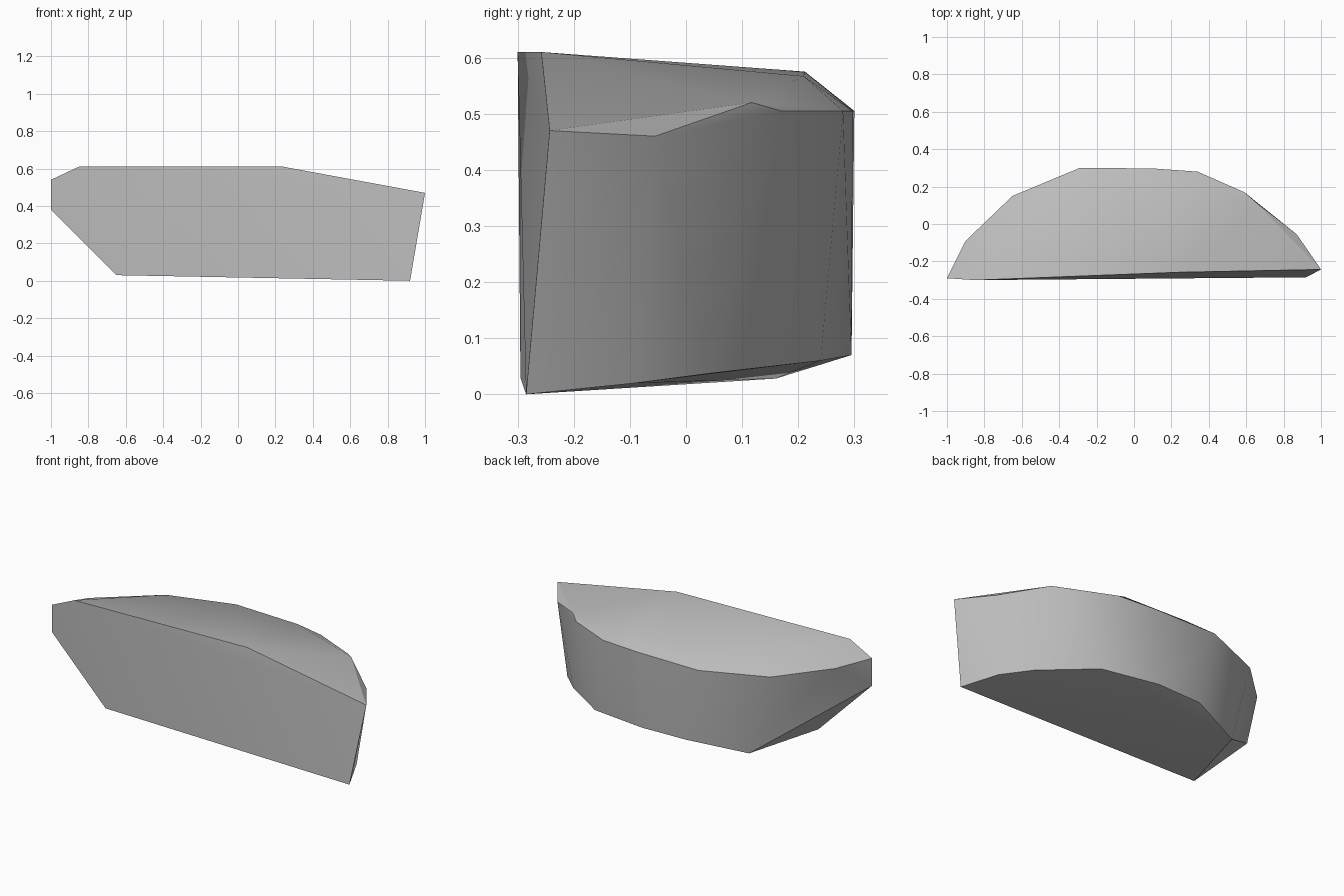
import bpy
import bmesh
import math

cube = bpy.data.objects.get("Cube")
if cube:
    bpy.data.objects.remove(cube, do_unlink=True)


def flat_material(name, colour):
    """One plain colour for both the viewport and a render."""
    material = bpy.data.materials.new(name)
    material.use_nodes = True
    material.diffuse_color = colour
    shader = material.node_tree.nodes["Principled BSDF"]
    shader.inputs["Base Color"].default_value = colour
    shader.inputs["Roughness"].default_value = 0.9
    return material


# Flat cliff face at the front
front_outline = [
    (-1, -.29, .38), (-.65, -.295, .03), (.92, -.285, 0), (1, -.243, .47),
    (.24, -.258, .61), (-.85, -.3, .61), (-1, -.29, .54),
]

# Slightly tilted underside, running round the back
base_outline = [
    (.83, -.09, .02), (.7, .04, .037), (.42, .24, .06), (.08, .295, .07),
    (-.2, .285, .07), (-.52, .16, .028),
]

# Widest edge, where the curved back wall meets the bevelled top
rim_outline = [
    (.87, -.055, .46), (.65, .117, .52), (.59, .17, .505), (.34, .28, .505),
    (.1, .297, .505), (-.29, .3, .505), (-.65, .15, .505), (-.9, -.09, .53),
]

# Back edge of the top surface, inside the bevel
top_outline = [(.24, .21, .567), (-.16, .212, .575), (-.55, .12, .562)]


def build_boulder(name, outlines, material):
    """Wrap the chiselled outlines in one faceted stone."""
    mesh = bpy.data.meshes.new(name)
    bm = bmesh.new()
    for outline in outlines:
        for point in outline:
            bm.verts.new(point)
    bmesh.ops.convex_hull(bm, input=bm.verts[:])
    loose = [vert for vert in bm.verts if not vert.link_faces]
    bmesh.ops.delete(bm, geom=loose, context="VERTS")
    bmesh.ops.recalc_face_normals(bm, faces=bm.faces[:])
    bm.to_mesh(mesh)
    bm.free()
    mesh.materials.append(material)
    boulder = bpy.data.objects.new(name, mesh)
    bpy.context.collection.objects.link(boulder)
    return boulder


stone_grey = flat_material("stone_grey", (.5, .5, .5, 1))
boulder = build_boulder(
    "boulder", [front_outline, base_outline, rim_outline, top_outline], stone_grey)

# Soft curved walls with crisp chiselled edges
bpy.ops.object.select_all(action="DESELECT")
boulder.select_set(True)
bpy.context.view_layer.objects.active = boulder
bpy.ops.object.shade_smooth_by_angle(angle=math.radians(30))
